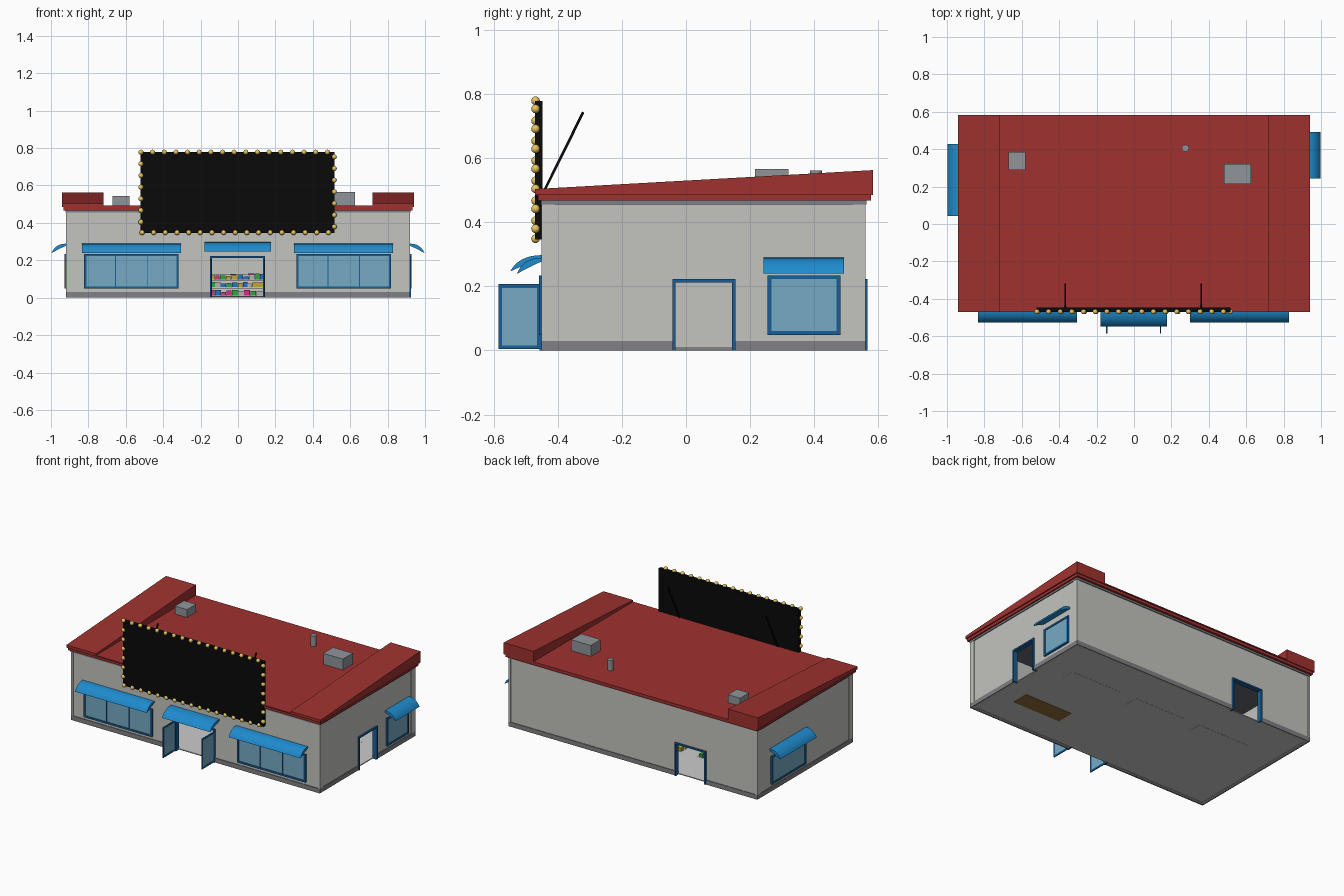
import bpy, bmesh, math, random
from mathutils import Matrix, Vector

if "Cube" in bpy.data.objects:
    bpy.data.objects.remove(bpy.data.objects["Cube"])

random.seed(4)


def mat(name, *rgb):
    # screen colour converted to linear
    m = bpy.data.materials.new(name)
    m.diffuse_color = (*(c ** 2.2 for c in rgb), 1)
    m.use_nodes = True
    m.node_tree.nodes["Principled BSDF"].inputs["Base Color"].default_value = m.diffuse_color
    return m


WALL = mat("wall_grey", 0.76, 0.76, 0.74)
DARK = mat("dark_grey", 0.50, 0.50, 0.52)
FLOOR = mat("floor_grey", 0.77, 0.77, 0.77)
CEIL = mat("ceiling_grey", 0.40, 0.41, 0.44)
RED = mat("red", 0.62, 0.21, 0.20)
BLUE = mat("blue", 0.14, 0.54, 0.80)
FRAME = mat("frame_blue", 0.12, 0.37, 0.59)
GLASS = mat("glass", 0.46, 0.66, 0.76)
BLACK = mat("black", 0.07, 0.07, 0.07)
BULB = mat("bulb", 0.90, 0.77, 0.37)
METAL = mat("metal", 0.56, 0.58, 0.60)
BROWN = mat("brown", 0.58, 0.43, 0.25)
WHITE = mat("shelf_white", 0.80, 0.80, 0.80)
I = Matrix.Identity(4)


def finish(name, bm, m):
    bmesh.ops.recalc_face_normals(bm, faces=bm.faces)
    me = bpy.data.meshes.new(name)
    bm.to_mesh(me)
    bm.free()
    ob = bpy.data.objects.new(name, me)
    bpy.context.collection.objects.link(ob)
    if m:
        me.materials.append(m)
    return ob


def boxes(name, pairs, m, M=I):
    bm = bmesh.new()
    for lo, hi in pairs:
        lo, hi = Vector(lo), Vector(hi)
        S = Matrix.Diagonal((*(hi - lo), 1))
        bmesh.ops.create_cube(bm, size=1, matrix=M @ Matrix.Translation((lo + hi) / 2) @ S)
    return finish(name, bm, m)


def extrude_x(name, profile, x0, x1, m, M=I):
    bm = bmesh.new()
    a, b = ([bm.verts.new(M @ Vector((x, y, z))) for y, z in profile] for x in (x0, x1))
    n = len(profile)
    for i in range(n):
        bm.faces.new((a[i], a[(i + 1) % n], b[(i + 1) % n], b[i]))
    bm.faces.new(a)
    bm.faces.new(b)
    return finish(name, bm, m)


def smooth(ob):
    bpy.ops.object.select_all(action='DESELECT')
    ob.select_set(True)
    bpy.context.view_layer.objects.active = ob
    bpy.ops.object.shade_smooth_by_angle(angle=math.radians(40))


def ring(name, grow, z0, z1, m, inner=-0.02):
    # hollow rectangular band following the building outline
    loops = []
    bm = bmesh.new()
    for g, z in ((grow, z0), (grow, z1), (inner, z1), (inner, z0)):
        x, y0, y1 = 0.916 + g, -0.446 - g, 0.556 + g
        loops.append([bm.verts.new((*p, z)) for p in ((-x, y0), (x, y0), (x, y1), (-x, y1))])
    for k in range(4):
        p, q = loops[k], loops[(k + 1) % 4]
        for i in range(4):
            j = (i + 1) % 4
            bm.faces.new((p[i], p[j], q[j], q[i]))
    return finish(name, bm, m)


# Local frames of the walls: x runs along the wall, -y points outward
def face(x, y, deg):
    return Matrix.Translation((x, y, 0)) @ Matrix.Rotation(math.radians(deg), 4, 'Z')


FRONT, RIGHT = face(0, -0.45, 0), face(0.92, 0, 90)
LEFT, BACK = face(-0.92, 0, -90), face(0, 0.56, 180)

doors = [("front", FRONT, -0.15, 0.145), ("side", RIGHT, -0.042, 0.154), ("back", BACK, 0.31, 0.54)]
windows = [("front_left", FRONT, -0.823, -0.317, 3), ("front_right", FRONT, 0.312, 0.818, 3),
           ("right", RIGHT, 0.254, 0.481, 1), ("left", LEFT, -0.415, -0.055, 1)]

# Walls and plinth with door openings cut
walls = ring("walls", 0, 0.002, 0.455, WALL)
plinth = ring("plinth", 0.004, 0, 0.03, DARK, -0.002)
cutters = [boxes("cutter", [((a + .003, -.06, -.05), (b - .003, .06, .219))], None, M)
           for n, M, a, b in doors]
for ob in (walls, plinth):
    bpy.context.view_layer.objects.active = ob
    for c in cutters:
        md = ob.modifiers.new("opening", 'BOOLEAN')
        md.operation, md.solver, md.object = 'DIFFERENCE', 'EXACT', c
        bpy.ops.object.modifier_apply(modifier=md.name)
for c in cutters:
    bpy.data.objects.remove(c)

boxes("floor", [((-.9, -.43, .004), (.9, .54, .01))], FLOOR)
boxes("ceiling", [((-.9, -.43, .45), (.9, .54, .46))], CEIL)
ring("eave_trim", 0.006, 0.455, 0.467, DARK)
boxes("corner_posts", [((x - .0075, y - .02, .03), (x + .0075, y + .02, .455))
                       for x in (-.9125, .9125) for y in (-.43, .54)], WALL)

# Roof slab and sloping side parapets
boxes("roof", [((-.932, -.462, .467), (.932, .577, .487)), ((-.94, -.47, .485), (.94, .583, .492))], RED)
wedge = [(-.47, .49), (.583, .49), (.583, .562), (-.47, .503)]
for n, s in (("left", -1), ("right", 1)):
    extrude_x(n + "_parapet", wedge, s * .72, s * .94, RED)

# Rooftop units and pipe
boxes("roof_unit_small", [((-.67, .29, .485), (-.58, .385, .545))], METAL)
boxes("roof_unit_large", [((.48, .215, .485), (.625, .32, .565))], METAL)
bm = bmesh.new()
bmesh.ops.create_cone(bm, cap_ends=True, segments=16, radius1=.019, radius2=.019, depth=.075,
                      matrix=Matrix.Translation((.275, .405, .5235)))
smooth(finish("roof_pipe", bm, METAL))


def pane(name, a, b, z0, z1, M, y0, y1, parts=1, w=.012):
    bars = [((a, y0, z0), (a + w, y1, z1)), ((b - w, y0, z0), (b, y1, z1)),
            ((a + w, y0, z0), (b - w, y1, z0 + w)), ((a + w, y0, z1 - w), (b - w, y1, z1))]
    for i in range(1, parts):
        u = a + (b - a) * i / parts
        bars.append(((u - .002, y0, z0 + w), (u + .002, y1, z1 - w)))
    boxes(name + "_frame", bars, FRAME, M)
    c = (y0 + y1) / 2
    boxes(name + "_glass", [((a + w, c - .0015, z0 + w), (b - w, c + .0015, z1 - w))], GLASS, M)


def awning(name, a, b, z0, h, d, M):
    def bez(c, p0, p2):
        return [tuple((1-t)**2 * p + 2*t*(1-t) * q + t*t * r for p, q, r in zip(p0, c, p2))
                for t in (i / 8 for i in range(9))]
    outer = bez((-.72 * d, z0 + h), (.002, z0 + h), (-d, z0))
    inner = bez((-.5 * d, z0 + .42 * h), (-d + .003, z0), (.002, z0 + .78 * h))
    smooth(extrude_x(name, outer + inner, a, b, BLUE, M))


# Windows with awnings
for n, M, a, b, k in windows:
    pane(n + "_window", a, b, .048, .234, M, -.008, .003, k)
    awning(n + "_awning", a - .012, b + .012, .24, .049, .077, M)
awning("door_awning", -.18, .176, .248, .049, .097, FRONT)

# Door frames and the two open front leaves
for n, M, a, b in doors:
    boxes(n + "_door_frame", [((a, -.006, 0), (a + .01, .026, .222)), ((b - .01, -.006, 0), (b, .026, .222)),
                              ((a + .01, -.006, .212), (b - .01, .026, .222))], FRAME, M)
for n, x in (("left", -.146), ("right", .141)):
    pane(n + "_door_leaf", -.585, -.452, .004, .207, face(x, 0, 90), -.003, .003)

# Sign board, bulbs spaced evenly round its edge, and rear struts
boxes("sign_board", [((-.52, -.4708, .345), (.516, -.447, .778))], BLACK)
bm = bmesh.new()
corners = [Vector(p) for p in ((-.519, .778), (.515, .778), (.515, .348), (-.519, .348))]
N = 47
total = 2 * (1.034 + .43)
for i in range(N):
    s = total * i / N
    for k in range(4):
        p, q = corners[k], corners[(k + 1) % 4]
        L = (q - p).length
        if s <= L:
            break
        s -= L
    c = p + (q - p) * s / L
    bmesh.ops.create_uvsphere(bm, u_segments=12, v_segments=8, radius=.0135,
                              matrix=Matrix.Translation((c.x, -.469, c.y)))
smooth(finish("sign_bulbs", bm, BULB))
strut = [(-.45, .49), (-.441, .49), (-.317, .74), (-.324, .745)]
for n, x in (("left", -.367), ("right", .36)):
    extrude_x(n + "_sign_strut", strut, x - .004, x + .004, BLACK)

# Interior shelves with goods, and a counter
colours = [mat("goods_pink", .82, .2, .5), mat("goods_green", .2, .65, .25), mat("goods_blue", .15, .45, .75),
           mat("goods_yellow", .75, .65, .2), mat("goods_grey", .7, .7, .7)]
goods = [[] for _ in colours]
for n, cx in (("left", -.47), ("middle", .03), ("right", .53)):
    a, b = cx - .19, cx + .19
    boards = [((a, .225, .003), (b, .235, .125))]
    for z in (.003, .05, .09):
        boards.append(((a, .18, z), (b, .28, z + .008)))
        for y0, y1 in ((.184, .215), (.245, .276)):
            u = a + .004
            while u < b - .035:
                w = random.uniform(.02, .036)
                h = random.uniform(.016, .032)
                random.choice(goods).append(((u, y0, z + .007), (u + w, y1, z + .007 + h)))
                u += w + random.choice((.001, .003))
    boxes(n + "_shelf", boards, WHITE)
for m, g in zip(colours, goods):
    boxes(m.name, g, m)
boxes("counter", [((.4, -.23, .002), (.76, -.11, .1))], BROWN)
